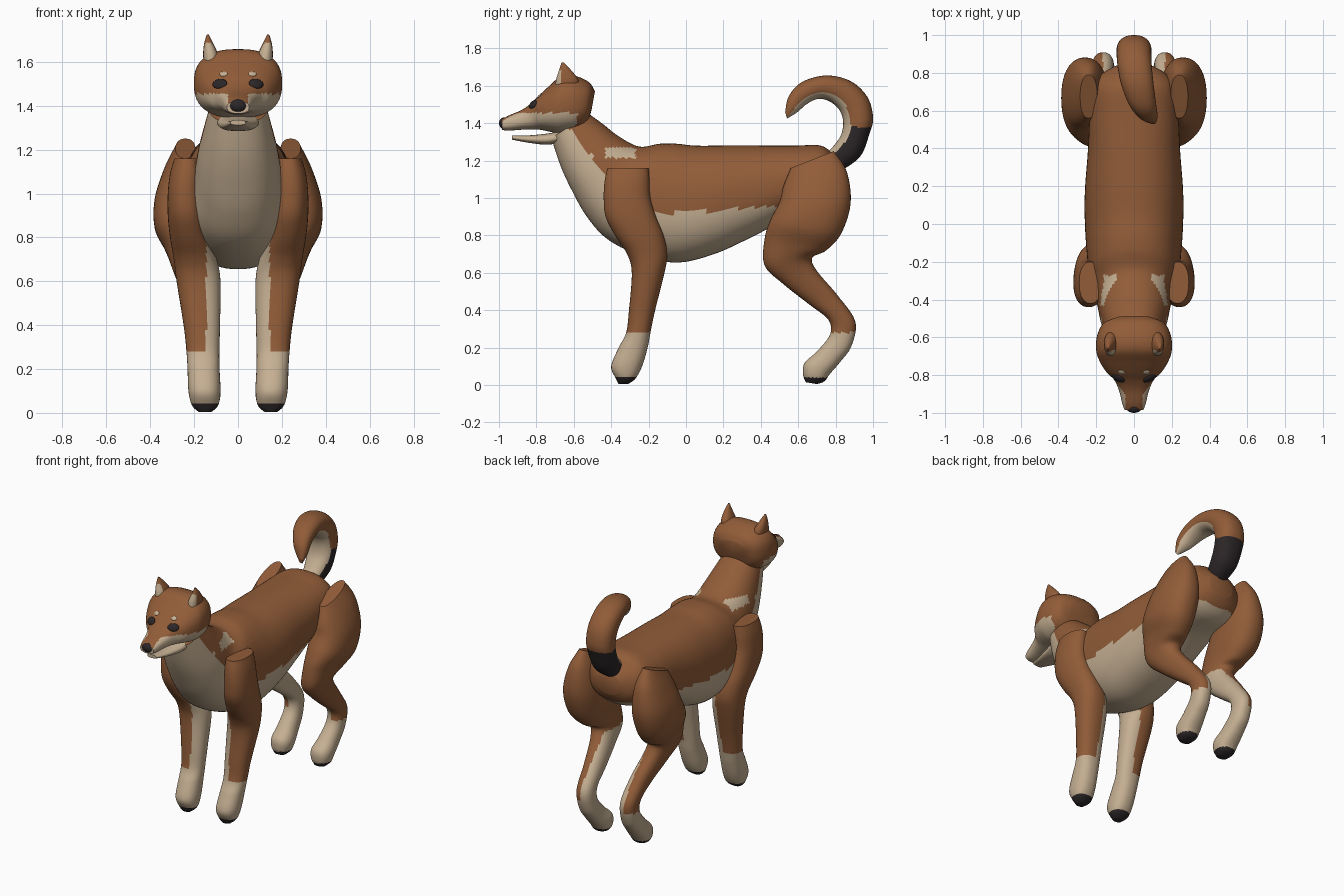
import bpy, bmesh, math
from mathutils import Vector
from mathutils.bvhtree import BVHTree

old = bpy.data.objects.get("Cube")
if old:
    bpy.data.objects.remove(old)


def make_material(name, rgb):
    mat = bpy.data.materials.new(name)
    mat.use_nodes = True
    colour = (*rgb, 1)
    mat.diffuse_color = colour
    bsdf = next(n for n in mat.node_tree.nodes if n.type == 'BSDF_PRINCIPLED')
    bsdf.inputs["Base Color"].default_value = colour
    bsdf.inputs["Roughness"].default_value = 0.9
    return mat


BROWN, CREAM, DARK = range(3)
MATERIALS = [make_material("brown fur", (.285, .108, .040)),
             make_material("cream fur", (.56, .43, .29)),
             make_material("dark fur", (.025, .019, .02))]


def finish(name, bm, rule, sharp=45):
    """Turn a bmesh into a smooth object, coloured face by face with a rule."""
    bmesh.ops.recalc_face_normals(bm, faces=bm.faces[:])
    bm.normal_update()
    for f in bm.faces:
        f.material_index = rule(f.calc_center_median(), f.normal)
    mesh = bpy.data.meshes.new(name)
    bm.to_mesh(mesh)
    bm.free()
    for mat in MATERIALS:
        mesh.materials.append(mat)
    mesh.shade_smooth()
    mesh.set_sharp_from_angle(angle=math.radians(sharp))
    obj = bpy.data.objects.new(name, mesh)
    bpy.context.scene.collection.objects.link(obj)
    return obj


def catmull(p0, p1, p2, p3, t):
    return [b + .5 * t * (c - a + t * (2*a - 5*b + 4*c - d + t * (3*(b - c) + d - a)))
            for a, b, c, d in zip(p0, p1, p2, p3)]


def loft(name, rings, rule, side=1, steps=7, segs=48, square=.88):
    """Rings are (y, z) of one edge, (y, z) of the opposite edge, half width, centre x."""
    rings = [r if len(r) == 6 else (*r, 0) for r in rings]
    last = len(rings) - 1
    path = []
    for i in range(last):
        quad = [rings[min(max(j, 0), last)] for j in range(i - 1, i + 3)]
        path += [catmull(*quad, k / steps) for k in range(steps)]
    path.append(rings[-1])

    def bend(v):
        return math.copysign(abs(v) ** square, v)

    bm = bmesh.new()
    loops = []
    for y1, z1, y2, z2, w, x in path:
        loop = []
        for s in range(segs):
            a = math.tau * s / segs
            c, d = bend(math.cos(a)) / 2, bend(math.sin(a))
            loop.append(bm.verts.new((side * (x + w * d),
                                      (y1 + y2) / 2 + c * (y1 - y2),
                                      (z1 + z2) / 2 + c * (z1 - z2))))
        loops.append(loop)
    for a, b in zip(loops, loops[1:]):
        for s in range(segs):
            t = (s + 1) % segs
            bm.faces.new((a[s], a[t], b[t], b[s]))
    bm.faces.new(loops[0])
    bm.faces.new(loops[-1])
    return finish(name, bm, rule)


def blob(name, centre, radii, colour, normal=None):
    """Ellipsoid whose last radius can be turned to lie along a surface normal."""
    bm = bmesh.new()
    bmesh.ops.create_uvsphere(bm, u_segments=20, v_segments=12, radius=1)
    bmesh.ops.scale(bm, vec=radii, verts=bm.verts)
    if normal:
        turn = normal.to_track_quat('Z', 'Y').to_matrix()
        bmesh.ops.rotate(bm, matrix=turn, verts=bm.verts)
    bmesh.ops.translate(bm, vec=centre, verts=bm.verts)
    return finish(name, bm, lambda c, n: colour)


# Torso and neck: cream chest and belly, small cream shoulder patches
def body_rule(c, n):
    chest = c.y < -.42 - .8 * max(0, c.z - 1.12)
    belly = c.z < .92 + .08 * max(0, c.y) and c.y < .8
    patch = -.43 < c.y < -.27 and 1.215 < c.z < 1.27 and abs(c.x) > .09
    return CREAM if chest or belly or patch else BROWN


loft("body", [
    (-.52, 1.45, -.72, 1.32, .13), (-.45, 1.40, -.67, 1.17, .155),
    (-.36, 1.33, -.61, 1.04, .18), (-.25, 1.275, -.53, .90, .20),
    (-.14, 1.29, -.42, .78, .235), (-.05, 1.29, -.25, .695, .25),
    (.05, 1.28, -.05, .655, .26), (.2, 1.28, .15, .70, .26),
    (.4, 1.28, .35, .79, .245), (.58, 1.28, .55, .89, .235),
    (.72, 1.28, .72, .92, .22), (.79, 1.23, .80, .97, .17),
    (.84, 1.17, .84, 1.03, .09)], body_rule, steps=9, segs=72)


# Head with cream cheeks and a brown bridge on the muzzle
def head_rule(c, n):
    bridge = c.y < -.8 and abs(c.x) < .045 and c.z > 1.41
    cheek = c.z < 1.455 and c.y < -.58 - max(0, 1.40 - c.z)
    return CREAM if cheek and not bridge else BROWN


head = loft("head", [
    (-.487, 1.57, -.505, 1.47, .09), (-.52, 1.62, -.53, 1.40, .16),
    (-.60, 1.655, -.58, 1.36, .195), (-.67, 1.65, -.67, 1.345, .2),
    (-.73, 1.60, -.73, 1.355, .18), (-.79, 1.545, -.78, 1.365, .145),
    (-.83, 1.505, -.82, 1.365, .105), (-.88, 1.47, -.88, 1.365, .08),
    (-.95, 1.44, -.95, 1.36, .062), (-.985, 1.42, -.985, 1.365, .05)],
    head_rule, segs=64, square=.8)
loft("lower_jaw", [
    (-.66, 1.36, -.66, 1.30, .10), (-.74, 1.345, -.74, 1.285, .085),
    (-.84, 1.335, -.84, 1.295, .06), (-.93, 1.335, -.93, 1.312, .035)],
    lambda c, n: CREAM, square=.8)
blob("nose", (0, -.975, 1.40), (.04, .025, .03), DARK)

# Eyes and brow spots laid onto the face, and the ears
face = BVHTree.FromPolygons([v.co for v in head.data.vertices],
                            [p.vertices for p in head.data.polygons])


def ear_rule(c, n):
    return CREAM if n.y < -.35 and c.z < 1.685 else BROWN


for side, label in ((1, "left"), (-1, "right")):
    for part, x, z, radii, colour in (
            ("eye", .083, 1.50, (.036, .026, .012), DARK),
            ("brow_spot", .066, 1.545, (.018, .015, .005), CREAM)):
        hit, normal, _, _ = face.ray_cast(Vector((side * x, -2, z)), Vector((0, 1, 0)))
        blob(f"{label}_{part}", hit, radii, colour, normal)
    loft(f"{label}_ear", [
        (-.70, 1.57, -.57, 1.60, .035, .12), (-.695, 1.63, -.58, 1.64, .034, .125),
        (-.68, 1.68, -.62, 1.69, .02, .134), (-.665, 1.725, -.655, 1.725, .004, .138)],
        ear_rule, side, segs=24)


# Legs: cream feet and inner sides, dark pads
def leg_rule(inner, top):
    def rule(c, n):
        if c.z < .04 and n.z < .1:
            return DARK
        return CREAM if c.z < .28 or (abs(c.x) < inner and c.z < top) else BROWN
    return rule


FRONT_LEG = [  # z, front y, back y, half width, centre x
    (1.16, -.42, -.20, .06, .23), (1.09, -.435, -.195, .075, .235),
    (1.0, -.44, -.19, .08, .24), (.9, -.43, -.16, .085, .235),
    (.8, -.38, -.12, .09, .22), (.7, -.315, -.10, .098, .195),
    (.6, -.29, -.115, .1, .18), (.4, -.305, -.165, .083, .165),
    (.28, -.32, -.19, .075, .16), (.2, -.36, -.205, .073, .157),
    (.1, -.40, -.235, .073, .153), (.035, -.375, -.27, .06, .15),
    (.005, -.36, -.31, .03, .15)]
HIND_LEG = [
    (.56, 1.16, .79, 1.25, .045, .24), (.52, 1.06, .86, 1.14, .09, .25),
    (.50, .98, .88, .97, .12, .26), (.45, .88, .83, .81, .12, .26),
    (.42, .78, .75, .72, .095, .24), (.42, .64, .675, .68, .08, .22),
    (.52, .54, .70, .61, .068, .20), (.66, .43, .81, .48, .06, .175),
    (.76, .35, .905, .34, .056, .165), (.77, .27, .885, .21, .056, .16),
    (.70, .18, .83, .13, .062, .155), (.635, .12, .77, .06, .07, .15),
    (.625, .06, .74, .02, .06, .15), (.64, .015, .70, .005, .035, .15)]
for side, label in ((1, "left"), (-1, "right")):
    loft(f"{label}_front_leg", [(a, z, b, z, w, x) for z, a, b, w, x in FRONT_LEG],
         leg_rule(.145, .8), side)
    loft(f"{label}_hind_leg", HIND_LEG, leg_rule(.165, .66), side)


# Curled tail: cream inside the curl, dark near the root
def tail_rule(c, n):
    inward = Vector((0, .72 - c.y, 1.36 - c.z)).normalized()
    if n.dot(inward) > .45:
        return CREAM
    return DARK if c.z < 1.38 and c.y > .75 else BROWN


loft("tail", [
    (.74, 1.23, .82, 1.14, .06), (.79, 1.28, .93, 1.22, .08),
    (.83, 1.34, .98, 1.34, .09), (.84, 1.41, 1.0, 1.43, .092),
    (.82, 1.47, .97, 1.54, .092), (.77, 1.515, .88, 1.625, .09, .005),
    (.71, 1.53, .75, 1.655, .085, .02), (.65, 1.505, .62, 1.62, .072, .045),
    (.59, 1.455, .55, 1.545, .05, .075), (.54, 1.425, .53, 1.46, .015, .1)],
    tail_rule)
